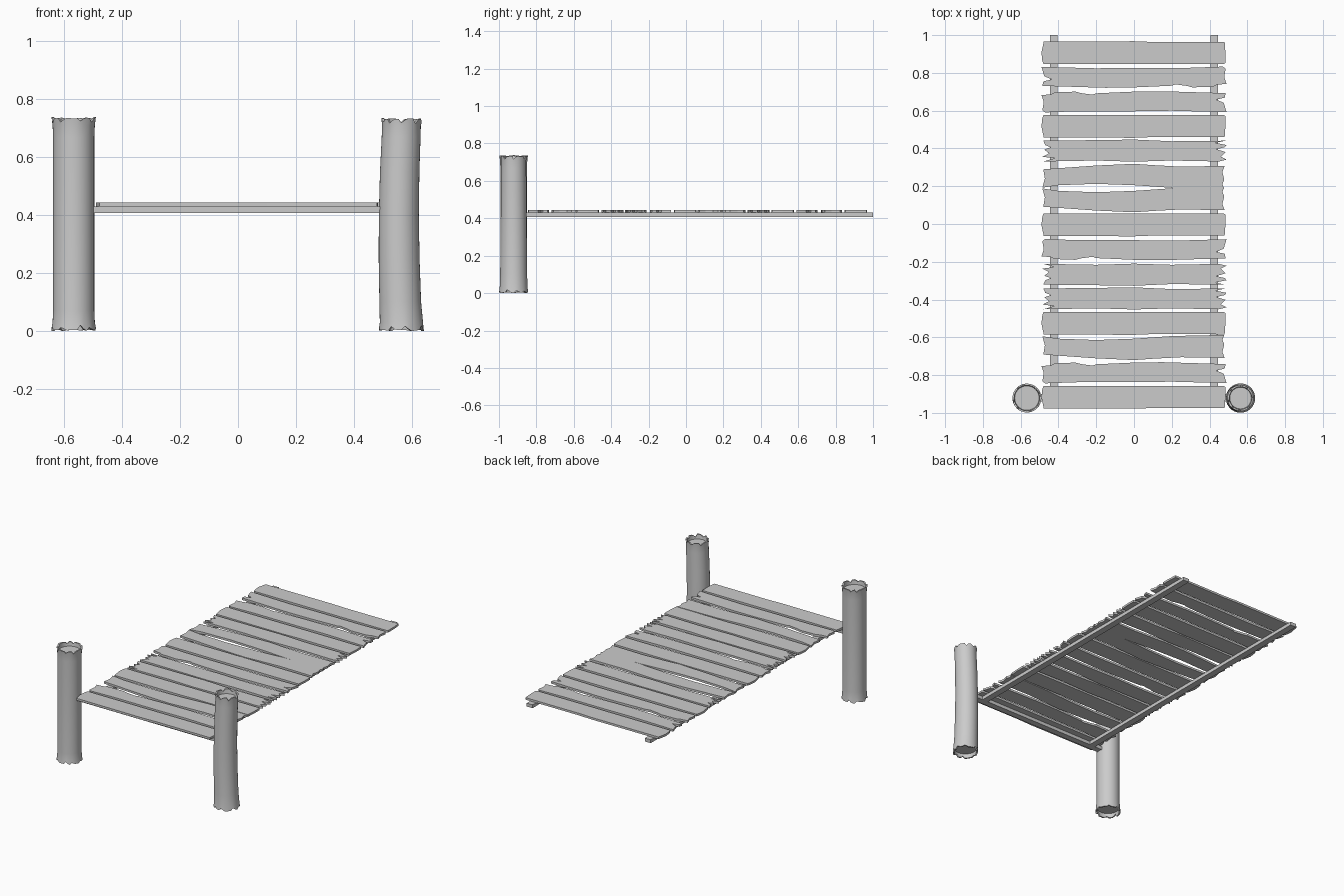
import bpy, bmesh, math, random

if "Cube" in bpy.data.objects:
    bpy.data.objects.remove(bpy.data.objects["Cube"])

random.seed(4)


def finish(name, bm):
    bmesh.ops.recalc_face_normals(bm, faces=bm.faces)
    me = bpy.data.meshes.new(name)
    bm.to_mesh(me)
    bm.free()
    ob = bpy.data.objects.new(name, me)
    bpy.context.collection.objects.link(ob)
    return ob


def box(name, x0, x1, y0, y1, z0, z1):
    bm = bmesh.new()
    bmesh.ops.create_cube(bm, size=1)
    for v in bm.verts:
        v.co.x = x0 + (v.co.x + .5) * (x1 - x0)
        v.co.y = y0 + (v.co.y + .5) * (y1 - y0)
        v.co.z = z0 + (v.co.z + .5) * (z1 - z0)
    return finish(name, bm)


# Plank outlines: clean, warped, split ends, chipped edge
CLEAN = [(-.48, .06), (-.486, .04), (-.49, 0), (-.478, -.058), (0, -.06), (.1, -.056), (.48, -.057),
         (.484, 0), (.484, .055), (.475, .06), (.2, .061)]
WARPED = [(-.485, .063), (-.4, .05), (-.2, .043), (0, .05), (.2, .064), (.478, .07), (.468, .045),
          (.478, .02), (.468, -.02), (.48, -.052), (.25, -.048), (.1, -.056), (0, -.063),
          (-.2, -.054), (-.48, -.034), (-.472, .015)]
SPLIT = [(-.48, .055), (-.2, .058), (0, .061), (.2, .052), (.485, .055), (.43, .044), (.49, .032),
         (.48, .02), (.435, .01), (.485, -.005), (.46, -.03), (.49, -.045), (.45, -.055), (.2, -.05),
         (0, -.056), (-.2, -.05), (-.48, -.055), (-.42, -.038), (-.485, -.03), (-.45, -.012),
         (-.475, .008), (-.44, .02), (-.47, .032)]
CHIPPED = [(-.49, .035), (-.44, .04), (-.42, .05), (-.31, .054), (-.28, .046), (-.22, .038),
           (-.2, .045), (0, .054), (.15, .056), (.485, .046), (.48, .022), (.435, .012), (.475, -.005),
           (.49, -.055), (.2, -.047), (0, -.05), (-.3, -.05), (-.47, -.056), (-.485, -.045),
           (-.478, 0)]


def plank(name, outline, y, fx, fy):
    bm = bmesh.new()
    face = bm.faces.new([bm.verts.new((px * fx, y + py * fy, .430)) for px, py in outline])
    top = bmesh.ops.extrude_face_region(bm, geom=[face])
    for v in top["geom"]:
        if isinstance(v, bmesh.types.BMVert):
            v.co.z += .0135
    return finish(name, bm)


layout = [(CLEAN, 1, 1), (CHIPPED, 1, 1), (WARPED, 1, 1), (CLEAN, 1, 1), (SPLIT, 1, 1),
          (SPLIT, 1, -1), (CHIPPED, 1, -1), (CLEAN, 1, 1), (WARPED, 1, 1), (WARPED, 1, -1),
          (SPLIT, 1, 1), (CLEAN, 1, 1), (CHIPPED, 1, 1), (CHIPPED, -1, -1), (CLEAN, 1, -1)]
for i, (shape, fx, fy) in enumerate(layout):
    plank(f"plank_{i + 1:02d}", shape, -.918 + i * .1304, fx, fy)

# Bearers under the planks and front cross beam
for side, s in (("left", -1), ("right", 1)):
    box(f"{side}_bearer", s * .425 - .021, s * .425 + .021, -.94, 1.0, .408, .430)
box("front_cross_beam", -.5, .5, -.94, -.90, .408, .430)


# Log posts: rings of (z, centre x, radius), ragged rims and recessed end caps
def post(name, rings, y):
    n = 40
    bm = bmesh.new()

    def rag():
        notch = [0.0] * n
        for k in range(0, n, 5):
            j = k + random.randint(0, 2)
            notch[j] = random.uniform(.008, .02)
            notch[(j + 1) % n] = random.uniform(.002, .008)
        return notch

    (zb, xb, rb), (zt, xt, rt) = rings[0], rings[-1]
    inner_b = [(zb, xb, rb - .009), (zb + .03, xb, rb - .012)]
    inner_t = [(zt, xt, rt - .009), (zt - .03, xt, rt - .012)]
    profile = inner_b[::-1] + rings + inner_t
    low, high = rag(), rag()
    loops = []
    for k, (z, cx, r) in enumerate(profile):
        loop = []
        for i in range(n):
            a = 2 * math.pi * i / n
            dz = low[i] if z == zb else -high[i] if z == zt else 0
            wave = .004 * math.sin(3 * a) if z == zb or z == zt else 0
            dz += abs(wave) * (1 if z == zb else -1)
            loop.append(bm.verts.new((cx + r * math.cos(a), y + r * math.sin(a), z + dz)))
        loops.append(loop)
    for a, b in zip(loops, loops[1:]):
        for i in range(n):
            bm.faces.new((a[i], a[(i + 1) % n], b[(i + 1) % n], b[i]))
    bm.faces.new(loops[0])
    bm.faces.new(loops[-1])
    ob = finish(name, bm)
    bpy.ops.object.select_all(action='DESELECT')
    ob.select_set(True)
    bpy.context.view_layer.objects.active = ob
    bpy.ops.object.shade_smooth_by_angle(angle=math.radians(35))


post("left_post", [(0, -.567, .0765), (.03, -.567, .073), (.07, -.567, .071), (.35, -.567, .071),
                   (.67, -.567, .071), (.71, -.567, .073), (.738, -.567, .0765)], -.9215)
post("right_post", [(0, .564, .0775), (.03, .564, .0745), (.1, .560, .072), (.25, .556, .0705),
                    (.4, .555, .069), (.55, .558, .068), (.67, .563, .067), (.71, .564, .067),
                    (.735, .564, .069)], -.9215)
